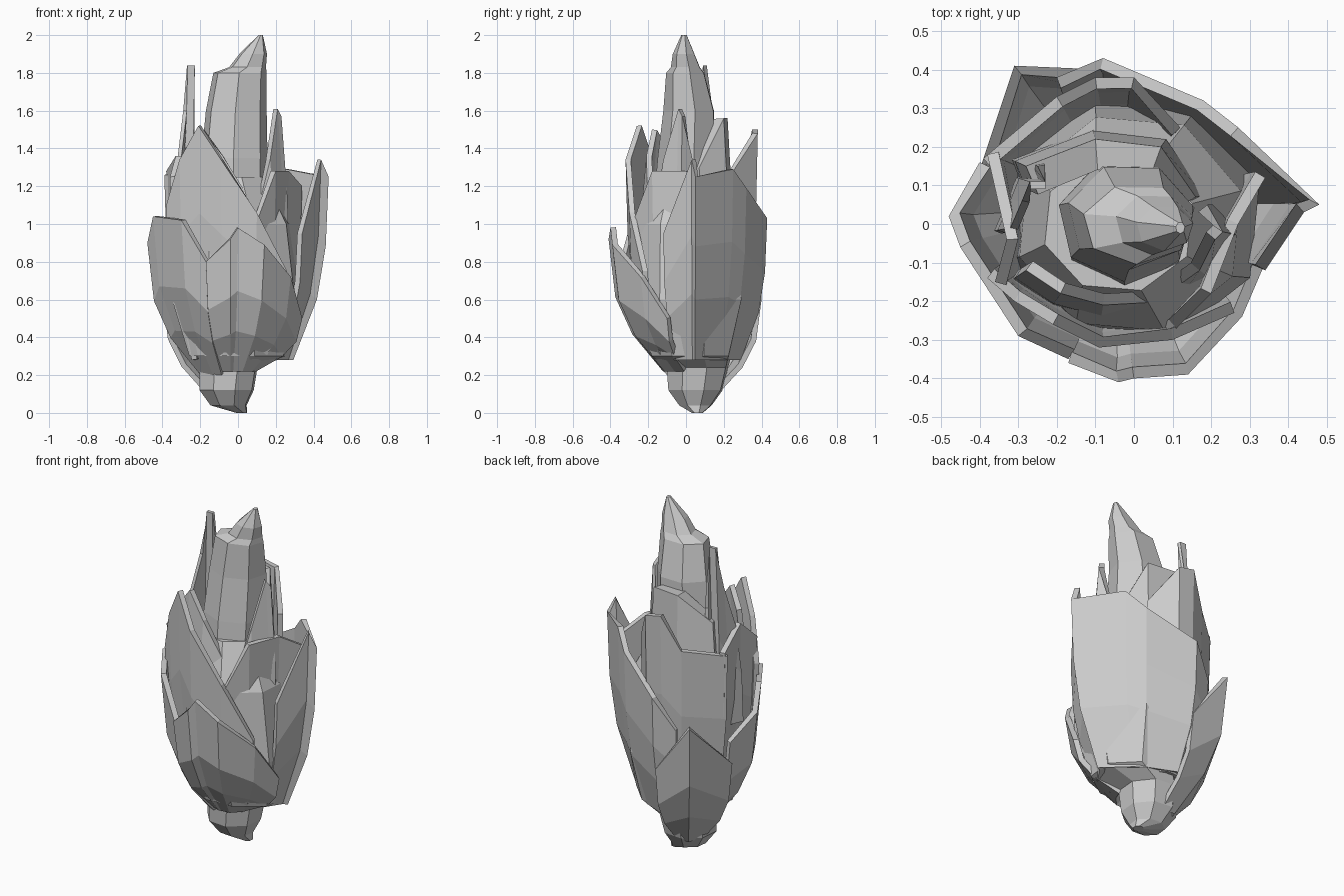
import bpy, math

if "Cube" in bpy.data.objects:
    bpy.data.objects.remove(bpy.data.objects["Cube"])

CX, CY = -0.04, 0.04          # stem axis


def make_object(name, verts, faces):
    me = bpy.data.meshes.new(name)
    me.from_pydata(verts, [], faces)
    me.validate()
    ob = bpy.data.objects.new(name, me)
    bpy.context.collection.objects.link(ob)
    return ob


def loft(name, rings, sides, turn=0.0):
    """Closed faceted body through elliptical rings (z, cx, cy, rx, ry)."""
    verts, faces = [], []
    for z, cx, cy, rx, ry in rings:
        for i in range(sides):
            a = turn + 2 * math.pi * i / sides
            verts.append((cx + rx * math.cos(a), cy + ry * math.sin(a), z))
    for k in range(len(rings) - 1):
        for i in range(sides):
            j = (i + 1) % sides
            faces.append((k * sides + i, k * sides + j,
                          (k + 1) * sides + j, (k + 1) * sides + i))
    faces.append(tuple(reversed(range(sides))))
    faces.append(tuple(range((len(rings) - 1) * sides, len(rings) * sides)))
    return make_object(name, verts, faces)


def scale_leaf(name, base_z, curve, tops, thick=0.03):
    """Leaf sheet: each top-edge point drops to base_z along a bulge curve."""
    turn = sum((a[0] - CX) * (b[1] - CY) - (a[1] - CY) * (b[0] - CX)
               for a, b in zip(tops, tops[1:]))
    if turn < 0:
        tops = tops[::-1]
    n = len(curve)
    verts, faces = [], []
    for x, y, z in tops:
        for f, r in curve:
            verts.append((CX + r * (x - CX), CY + r * (y - CY),
                          base_z + f * (z - base_z)))
    for c in range(len(tops) - 1):
        for k in range(n - 1):
            a, b = c * n + k, (c + 1) * n + k
            faces.append((a, b, b + 1, a + 1))
    ob = make_object(name, verts, faces)
    mod = ob.modifiers.new("thickness", 'SOLIDIFY')
    mod.thickness, mod.offset = thick, -1
    return ob


LOW = [(0, .36), (.28, .72), (.56, .92), (1, 1)]      # flaring low leaves
TALL = [(0, .64), (.33, .88), (.62, .97), (1, 1)]     # tall wrapping leaves
INNER = [(0, 1.15), (.5, 1.12), (1, 1)]               # inward-leaning tips

# Stem and solid bud body
loft("bud_body", [(0, .02, .06, .03, .03), (.04, -.05, .05, .1, .09),
                  (.12, -.06, .05, .15, .15), (.24, -.05, .06, .16, .17),
                  (.30, .01, .03, .26, .22), (.6, 0, .01, .34, .32),
                  (1.0, -.01, 0, .3, .29), (1.25, -.04, 0, .2, .18)], 8, .3)

# Central spear
loft("core_spear", [(1.0, -.02, 0, .17, .18), (1.35, -.02, .01, .18, .16),
                    (1.6, -.01, .02, .165, .14), (1.8, .01, .0, .145, .105),
                    (1.83, .05, 0, .1, .08), (1.9, .08, -.01, .075, .06),
                    (2.0, .12, -.01, .012, .015)], 7, .2)

# Low outer leaves
scale_leaf("front_leaf", .22, LOW,
           [(-.17, -.36, .8), (-.04, -.41, .92), (0, -.40, .98),
            (.14, -.39, .89), (.28, -.24, .72), (.34, -.1, .5)])
scale_leaf("left_leaf", .2, LOW,
           [(-.17, -.35, .8), (-.3, -.29, 1.02), (-.45, -.06, 1.04),
            (-.48, .02, .9), (-.4, .16, .75)])
scale_leaf("back_left_leaf", .1, LOW,
           [(-.4, .14, .62), (-.31, .41, .9), (-.08, .4, .6)])

# Tall outer leaves
scale_leaf("right_leaf", .28, TALL,
           [(.34, -.12, .95), (.44, .03, 1.34), (.48, .05, 1.25),
            (.27, .25, 1.29), (.18, .32, 1.19), (-.08, .43, 1.03),
            (-.2, .38, .85)])
scale_leaf("back_leaf", .28, TALL,
           [(-.39, .17, 1.26), (-.2, .33, 1.3), (-.1, .38, 1.5),
            (.0, .38, 1.48), (.12, .25, 1.28)])
scale_leaf("left_tall_leaf", .28, TALL,
           [(-.36, -.15, 1.25), (-.33, -.04, 1.36), (-.38, .18, 1.28)])
scale_leaf("front_tall_leaf", .3, TALL,
           [(-.38, -.14, 1.1), (-.31, -.2, 1.34), (-.21, -.26, 1.52),
            (-.09, -.32, 1.34), (.1, -.3, 1.06), (.26, -.23, .75)])
scale_leaf("front_right_tall_leaf", .3, TALL,
           [(.0, -.3, .9), (.11, -.27, 1.04), (.2, -.18, 1.28),
            (.27, 0, 1.28), (.34, .12, 1.2)])

# Inner leaf tips
scale_leaf("inner_front_leaf", .7, INNER,
           [(-.28, -.12, 1.4), (-.19, -.18, 1.5), (-.08, -.21, 1.36),
            (.1, -.2, 1.07)])
scale_leaf("inner_right_leaf", .7, INNER,
           [(.1, -.17, 1.05), (.17, -.12, 1.34), (.21, -.04, 1.61),
            (.23, -.02, 1.57), (.19, .05, 1.28)])
scale_leaf("inner_left_leaf", .8, INNER,
           [(-.32, -.01, 1.35), (-.29, .06, 1.6), (-.27, .11, 1.84),
            (-.23, .11, 1.84), (-.25, .15, 1.5)], .02)
scale_leaf("inner_back_leaf", .8, INNER,
           [(-.28, .15, 1.42), (-.1, .22, 1.56), (.07, .2, 1.56),
            (.16, .07, 1.3)], .08)
